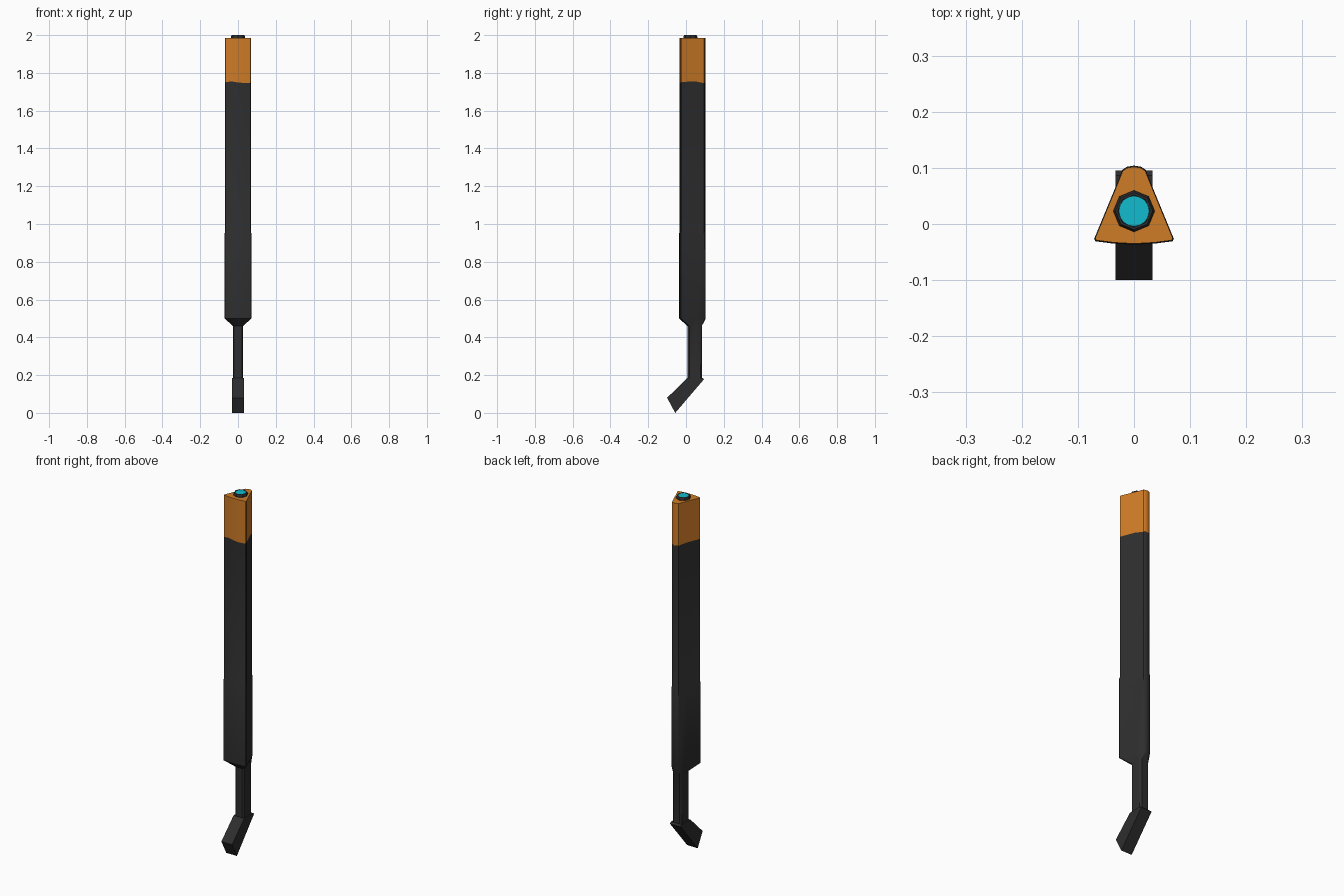
import bpy, bmesh, math, random

if "Cube" in bpy.data.objects:
    bpy.data.objects.remove(bpy.data.objects["Cube"])
random.seed(3)


def mat(name, col):
    m = bpy.data.materials.new(name)
    m.diffuse_color = (*col, 1)
    m.use_nodes = True
    m.node_tree.nodes["Principled BSDF"].inputs["Base Color"].default_value = m.diffuse_color
    return m


BLACK = mat("charcoal", (0.027, 0.027, 0.027))
ORANGE = mat("orange", (0.62, 0.2, 0.02))
CYAN = mat("cyan", (0.006, 0.5, 0.62))


def finish(name, bm, mats, angle=35):
    bmesh.ops.recalc_face_normals(bm, faces=bm.faces[:])
    me = bpy.data.meshes.new(name)
    bm.to_mesh(me)
    bm.free()
    for m in mats:
        me.materials.append(m)
    ob = bpy.data.objects.new(name, me)
    bpy.context.collection.objects.link(ob)
    bpy.ops.object.select_all(action='DESELECT')
    ob.select_set(True)
    bpy.context.view_layer.objects.active = ob
    bpy.ops.object.shade_smooth_by_angle(angle=math.radians(angle))
    return ob


def loft(rings, cap_start=True, cap_end=True):
    """Skin a list of equal-length point rings."""
    bm = bmesh.new()
    vs = [[bm.verts.new(p) for p in r] for r in rings]
    n = len(vs[0])
    for a, b in zip(vs, vs[1:]):
        for i in range(n):
            j = (i + 1) % n
            bm.faces.new((a[i], a[j], b[j], b[i]))
    if cap_start:
        bm.faces.new(vs[0])
    if cap_end:
        bm.faces.new(vs[-1])
    return bm


def mirrored(half):
    """Close a right-hand half section (first and last points on x=0)."""
    return half + [(-x, y) for x, y in reversed(half[1:-1])]


def ring(section, z, s=1.0, jitter=0.0):
    cy = 0.03
    return [(x * s, cy + (y - cy) * s, z + random.uniform(-jitter, jitter))
            for x, y in section]


# Rounded triangular handle section and boxy shaft section
body_sec = mirrored([(0, -.035), (.036, -.033), (.067, -.029), (.069, -.025),
                     (.036, .055), (.02, .095), (.012, .1), (0, .102)])
neck_sec = mirrored([(0, .008), (.012, .008), (.02, .009), (.027, .018),
                     (.027, .055), (.027, .076), (.02, .084), (0, .084)])

# Handle with orange upper end, grip step and tapered shoulder
bm = loft([ring(neck_sec, 0.17), ring(neck_sec, 0.46),
           ring(body_sec, 0.50, 1.03), ring(body_sec, 0.95, 1.03),
           ring(body_sec, 0.955), ring(body_sec, 1.75, 1, .005),
           ring(body_sec, 1.985)])
for f in bm.faces:
    f.material_index = int(f.calc_center_median().z > 1.8)
finish("handle_and_shaft", bm, [BLACK, ORANGE])

# Angled head, a side profile extruded across x
head = [(.008, .185), (.086, .186), (.095, .178), (-.057, .005), (-.1, .08)]
head = [(y, z if z > .006 else 0) for y, z in head]
finish("angled_head", loft([[(x, y, z) for y, z in head] for x in (-.033, .033)]),
       [BLACK], 20)


def octagon(r, z):
    return [(r * math.cos(i * math.pi / 4), .023 + r * math.sin(i * math.pi / 4), z)
            for i in range(8)]


# Button collar on the top end
finish("button_collar", loft([octagon(.037, 1.98), octagon(.037, 1.992),
                              octagon(.033, 2.0), octagon(.029, 2.0),
                              octagon(.027, 1.994)]), [BLACK], 20)

# Button face
bm = bmesh.new()
bmesh.ops.create_cone(bm, cap_ends=True, segments=16, radius1=.028, radius2=.027, depth=.006)
bmesh.ops.translate(bm, verts=bm.verts[:], vec=(0, .023, 1.996))
finish("button_face", bm, [CYAN], 30)
